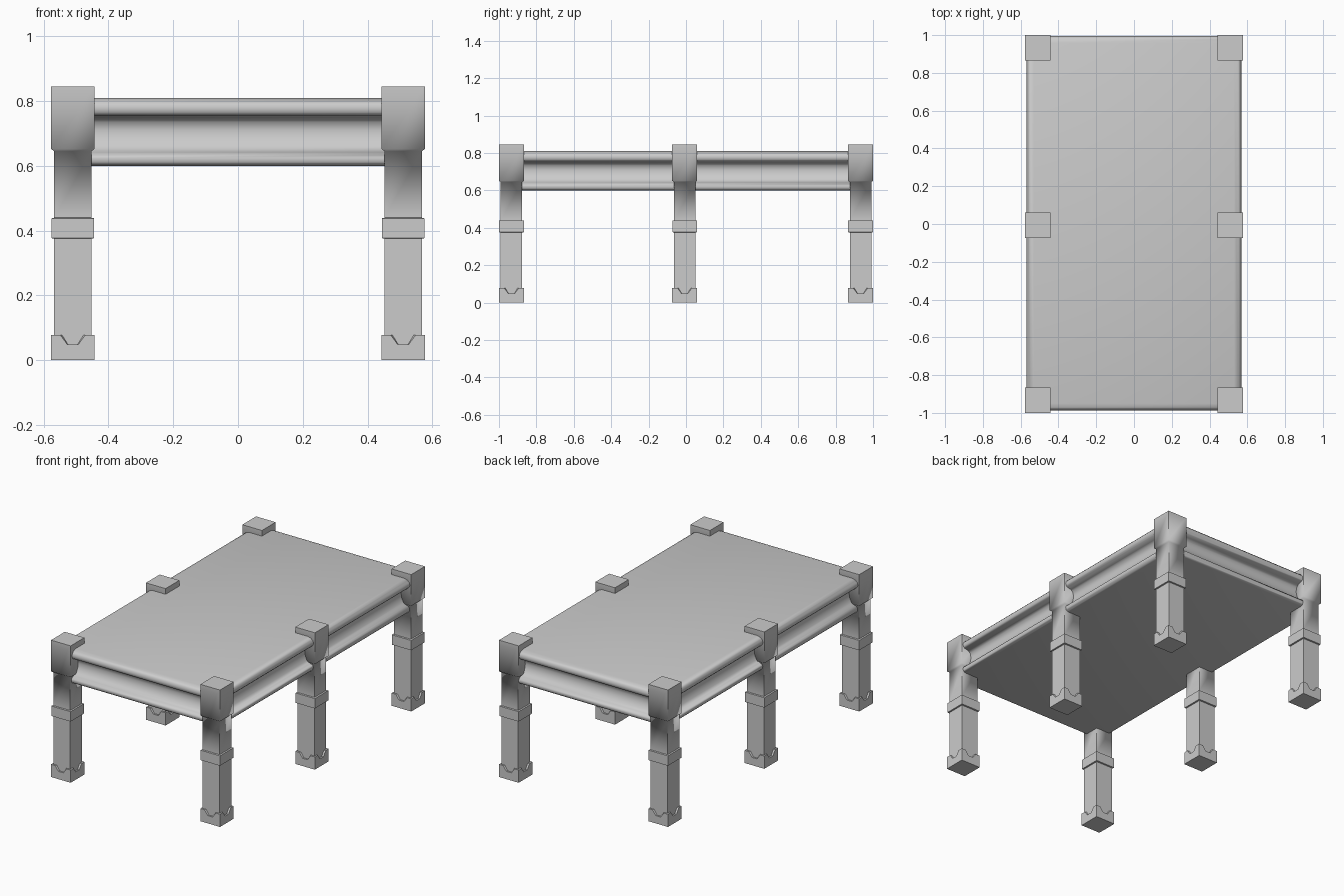
import bpy, bmesh, math

if "Cube" in bpy.data.objects:
    bpy.data.objects.remove(bpy.data.objects["Cube"])


def finish(bm, name, angle):
    bmesh.ops.recalc_face_normals(bm, faces=bm.faces)
    me = bpy.data.meshes.new(name)
    bm.to_mesh(me)
    bm.free()
    ob = bpy.data.objects.new(name, me)
    bpy.context.collection.objects.link(ob)
    bpy.ops.object.select_all(action='DESELECT')
    ob.select_set(True)
    bpy.context.view_layer.objects.active = ob
    bpy.ops.object.shade_smooth_by_angle(angle=math.radians(angle))
    return ob


def loft(name, rings, angle):
    """Skin closed rings of equal point count and cap both ends."""
    bm = bmesh.new()
    loops = [[bm.verts.new(p) for p in ring] for ring in rings]
    for a, b in zip(loops, loops[1:]):
        for i in range(len(a)):
            j = (i + 1) % len(a)
            bm.faces.new((a[i], a[j], b[j], b[i]))
    bm.faces.new(loops[0])
    bm.faces.new(loops[-1])
    return finish(bm, name, angle)


def rect(hx, hy, z, cx=0, cy=0):
    return [(cx + sx * hx, cy + sy * hy, z)
            for sx, sy in ((-1, -1), (1, -1), (1, 1), (-1, 1))]


# Table body: rounded top edge, deep cove, rounded lower moulding (inset, z)
profile = [(0.028, 0.60), (0.016, 0.604), (0.010, 0.612), (0.008, 0.622), (0.012, 0.634),
           (0.028, 0.642), (0.045, 0.660), (0.056, 0.685), (0.060, 0.71),
           (0.055, 0.735), (0.040, 0.750), (0.012, 0.756), (0.003, 0.766),
           (0.0, 0.778), (0.004, 0.791), (0.016, 0.803), (0.038, 0.81)]
loft("table_body", [rect(0.568 - d, 0.991 - d, z, 0, 0.004) for d, z in profile], 50)

S, W = 0.0575, 0.067        # half widths of the shaft and of its collars


def leg(x, y, tag):
    # Shaft, middle band and cap in one square turning
    steps = [(S, 0.02), (S, 0.375), (W - 0.001, 0.377), (W - 0.001, 0.438), (S, 0.44),
             (S, 0.645), (W, 0.652), (W, 0.845)]
    loft("leg_" + tag, [rect(h, h, z, x, y) for h, z in steps], 60)

    # Foot collar with a dip in the middle of every side
    side = [(-1, 0.078), (-0.58, 0.078), (-0.25, 0.048), (0.25, 0.048), (0.58, 0.078)]

    def ring(h, z=None):
        pts = []
        for k in range(4):
            c, s = round(math.cos(k * math.pi / 2)), round(math.sin(k * math.pi / 2))
            for t, top in side:
                u, v = t * h, -h
                pts.append((x + c * u - s * v, y + s * u + c * v, top if z is None else z))
        return pts
    loft("foot_" + tag, [ring(W, 0), ring(W), ring(S - 0.001)], 50)


# Six legs along the two long sides
for side_name, x in (("left", -0.51), ("right", 0.51)):
    for pos, y in (("front", -0.933), ("middle", -0.007), ("back", 0.933)):
        leg(x, y, pos + "_" + side_name)
